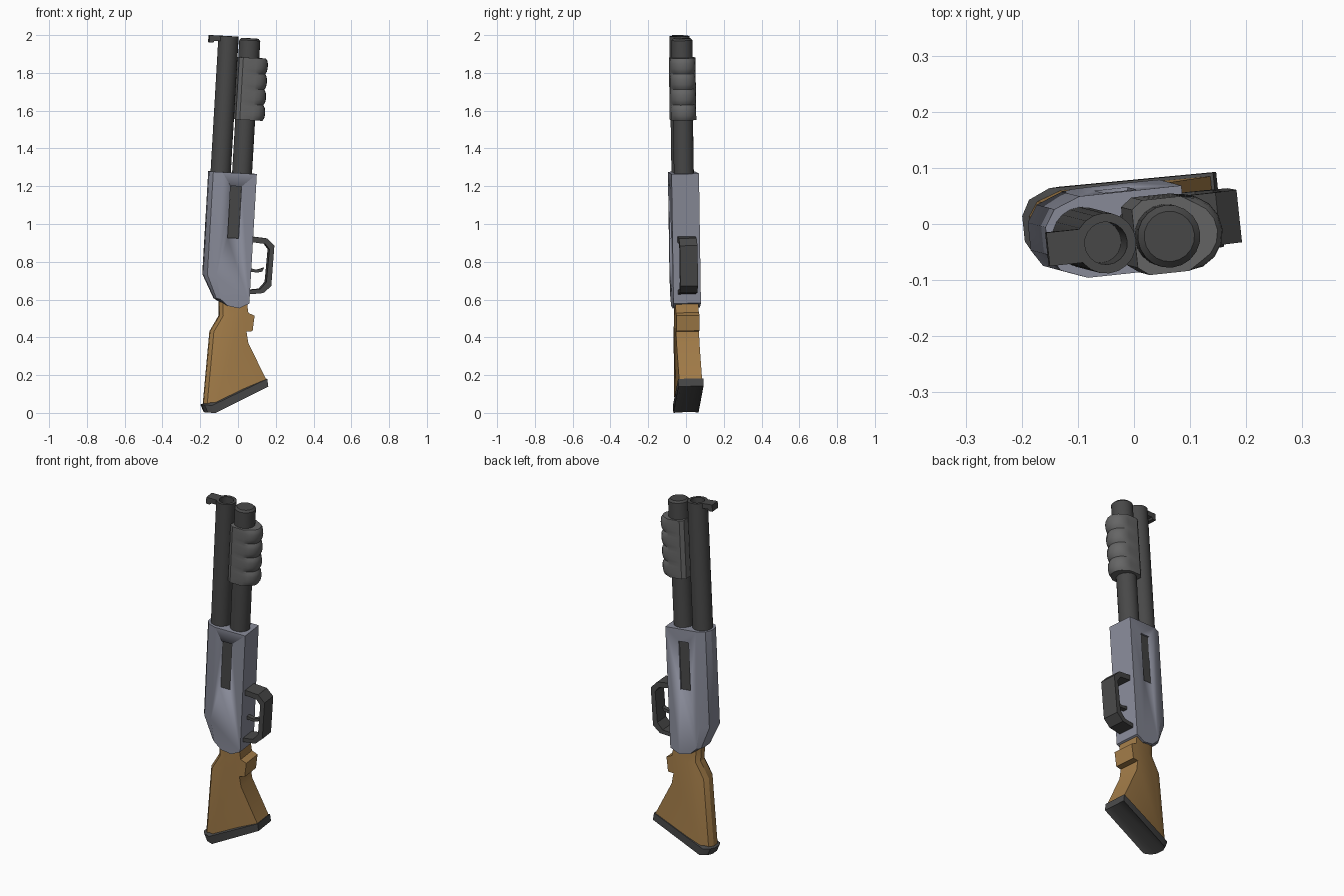
import bpy, bmesh, math
from mathutils import Matrix, Vector

if "Cube" in bpy.data.objects:
    bpy.data.objects.remove(bpy.data.objects["Cube"])

# Tilted frame: local x = toward trigger, y = thickness, z = along barrel
W = Vector((0.058, -0.015, 1)).normalized()
V = W.cross(Vector((0.9945, 0.105, 0))).normalized()
U = V.cross(W)
FRAME = Matrix.Translation((0, -0.008, 1)) @ Matrix((U, V, W)).transposed().to_4x4()


def material(name, rgb):
    m = bpy.data.materials.new(name)
    m.diffuse_color = (*rgb, 1)
    m.use_nodes = True
    m.node_tree.nodes["Principled BSDF"].inputs["Base Color"].default_value = m.diffuse_color
    return m


DARK = material("dark_metal", (0.065, 0.065, 0.065))
GRIP = material("grip_grey", (0.13, 0.13, 0.13))
STEEL = material("blue_steel", (0.25, 0.26, 0.32))
WOOD = material("wood", (0.36, 0.2, 0.065))


def loft(name, rings, mat, caps=True):
    """Bridge closed rings of equal length into a solid."""
    bm = bmesh.new()
    rows = [[bm.verts.new(p) for p in ring] for ring in rings]
    n = len(rows[0])
    for r, s in zip(rows, rows[1:]):
        for i in range(n):
            j = (i + 1) % n
            bm.faces.new((r[i], r[j], s[j], s[i]))
    if caps:
        bm.faces.new(rows[0])
        bm.faces.new(rows[-1])
    bmesh.ops.remove_doubles(bm, verts=bm.verts, dist=1e-5)
    bmesh.ops.recalc_face_normals(bm, faces=bm.faces)
    me = bpy.data.meshes.new(name)
    bm.to_mesh(me)
    bm.free()
    me.materials.append(mat)
    ob = bpy.data.objects.new(name, me)
    bpy.context.collection.objects.link(ob)
    ob.matrix_world = FRAME
    bpy.ops.object.select_all(action='DESELECT')
    ob.select_set(True)
    bpy.context.view_layer.objects.active = ob
    bpy.ops.object.shade_smooth_by_angle(angle=math.radians(30))
    return ob


def slab(name, profile, half, mat, rounded=None):
    """Extrude an x-z profile; 'rounded' maps point index to rounding amount."""
    if rounded:
        steps = [(1, 0.066), (0.75, 0.019), (0.34, 0)]
        layers = [(-f, i) for f, i in steps] + [(f, i) for f, i in reversed(steps)]
    else:
        rounded, layers = {}, [(-1, 0), (1, 0)]
    return loft(name, [[(x + inset * rounded.get(k, 0), f * half, z)
                        for k, (x, z) in enumerate(profile)]
                       for f, inset in layers], mat)


def lathe(name, x, profile, mat, sides=20):
    """Revolve (radius, z) points around a line parallel to the barrel."""
    ang = [2 * math.pi * i / sides for i in range(sides)]
    return loft(name, [[(x + r * math.cos(t), r * math.sin(t), z) for t in ang]
                       for r, z in profile], mat, caps=False)


# Barrel with open bore, magazine tube and its end cap
lathe("barrel", -0.108, [(0, 0.2), (0.054, 0.2), (0.054, 0.99), (0.038, 0.99),
                         (0.038, 0.8), (0, 0.8)], DARK)
lathe("magazine_tube", 0.006, [(0, 0.2), (0.053, 0.2), (0.053, 0.9), (0, 0.9)], DARK)
lathe("magazine_cap", 0.006, [(0, 0.88), (0.056, 0.88), (0.056, 0.975),
                              (0.045, 0.985), (0, 0.985)], DARK)

# Front sight
slab("front_sight", [(-0.212, 0.99), (-0.15, 0.99), (-0.15, 0.962), (-0.185, 0.962),
                     (-0.19, 0.952), (-0.212, 0.952)], 0.03, DARK)

# Pump grip: U-shaped section with four swells along its rounded side
rings = []
for s in range(25):
    t = s / 24
    k = 0.83 + 0.17 * math.sqrt(abs(math.sin(4 * math.pi * t)))
    z = 0.553 + 0.33 * t
    ring = [(-0.05, 0.052, z), (-0.03, 0.067, z), (0.04, 0.067, z)]
    for d in (67.5, 45, 22.5, 0, -22.5, -45, -67.5):
        a = math.radians(d)
        ring.append((0.042 + 0.068 * k * math.cos(a), 0.068 * k * math.sin(a), z))
    ring += [(0.04, -0.067, z), (-0.03, -0.067, z), (-0.05, -0.052, z)]
    rings.append(ring)
loft("pump_grip", rings, GRIP)

# Receiver with slots cut in both sides, and the dark bolt inside
receiver = slab("receiver", [(0.077, 0.27), (-0.172, 0.27), (-0.172, -0.275), (-0.105, -0.4),
                             (-0.038, -0.435), (0.025, -0.444), (0.077, -0.416)],
                0.073, STEEL, {1: 1, 2: 1, 3: 0.4})
slot = [(-0.059, 0.2), (0.0, 0.2), (0.0, -0.075), (-0.059, -0.075)]
cutter = slab("slot_cutter", slot, 0.1, STEEL)
cutter.hide_render = True
cutter.hide_viewport = True
cut = receiver.modifiers.new("slot", 'BOOLEAN')
cut.operation = 'DIFFERENCE'
cut.object = cutter
slab("bolt", slot, 0.064, DARK)

# Trigger guard and trigger
slab("trigger_guard", [(0.06, -0.061), (0.155, -0.067), (0.195, -0.104), (0.191, -0.318),
                       (0.151, -0.357), (0.06, -0.37), (0.06, -0.347), (0.134, -0.336),
                       (0.164, -0.298), (0.170, -0.124), (0.146, -0.097), (0.06, -0.09)],
     0.047, DARK)
slab("trigger", [(0.06, -0.227), (0.113, -0.236), (0.152, -0.222), (0.142, -0.244),
                 (0.117, -0.251), (0.06, -0.247)], 0.013, DARK)

# Wooden stock and butt plate
slab("stock", [(-0.082, -0.38), (-0.072, -0.489), (-0.117, -0.576), (-0.13, -0.962),
               (0.192, -0.814), (0.085, -0.625), (0.072, -0.566), (0.104, -0.561),
               (0.11, -0.479), (0.076, -0.466), (0.063, -0.4)],
     0.061, WOOD, {0: 0.9, 1: 0.9, 2: 0.9, 3: 0.9})
slab("butt_plate", [(-0.142, -0.966), (-0.122, -1.005), (0.204, -0.849), (0.196, -0.809)],
     0.067, DARK, {0: 0.8, 1: 0.8})
